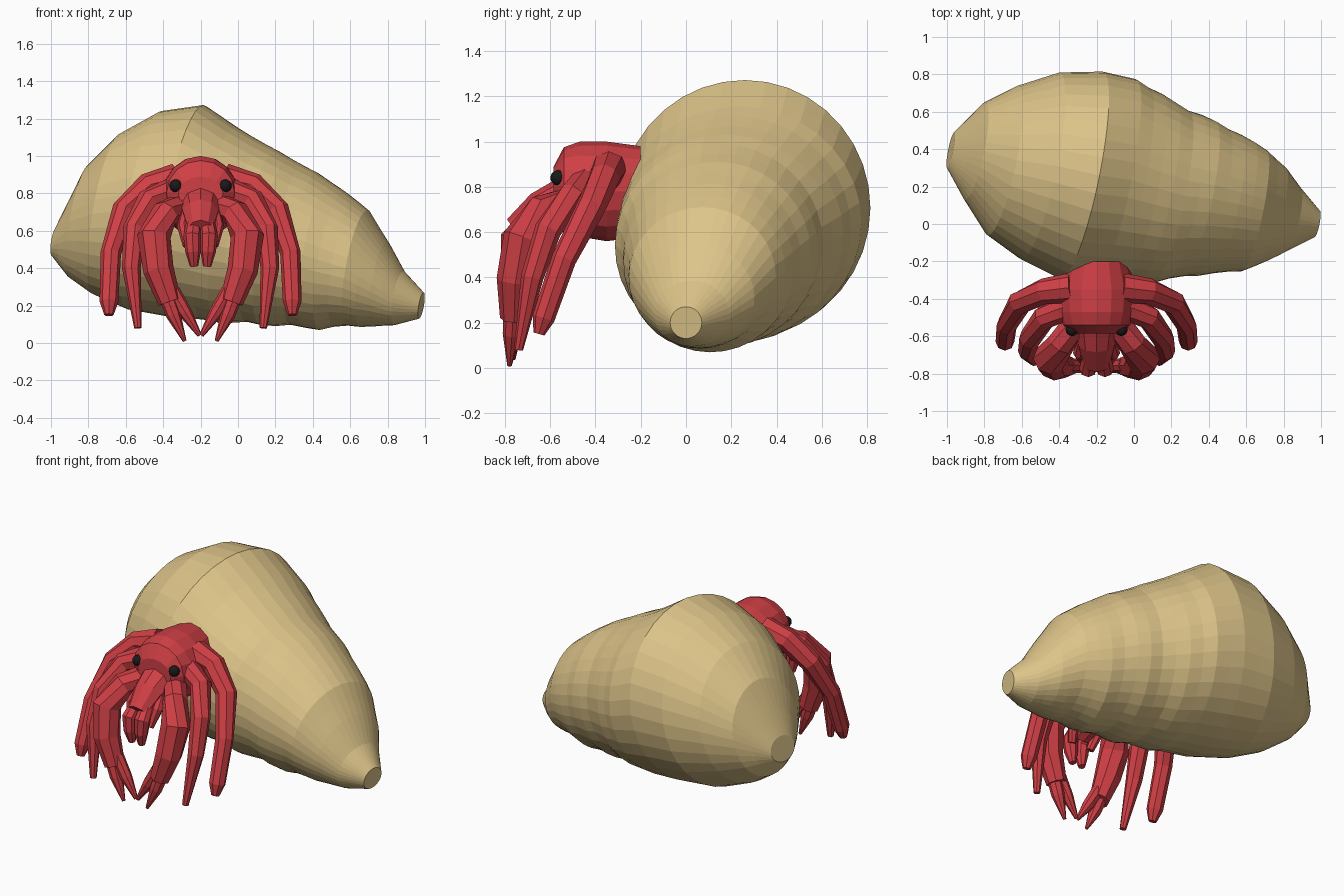
import bpy, bmesh
from math import sin, cos, pi
from mathutils import Vector as V

if "Cube" in bpy.data.objects:
    bpy.data.objects.remove(bpy.data.objects["Cube"])

CX = -0.2  # mirror plane of the crab


def material(name, col):
    m = bpy.data.materials.new(name)
    m.diffuse_color = (*col, 1)
    m.use_nodes = True
    m.node_tree.nodes["Principled BSDF"].inputs["Base Color"].default_value = m.diffuse_color
    return m


TAN = material("shell_tan", (0.72, 0.55, 0.25))
RED = material("crab_red", (0.62, 0.05, 0.06))
BLACK = material("eye_black", (0.01, 0.01, 0.01))


def loft(name, rings, mat):
    """Skin a list of vertex rings and close both ends."""
    bm = bmesh.new()
    vr = [[bm.verts.new(p) for p in r] for r in rings]
    n = len(vr[0])
    for a, b in zip(vr, vr[1:]):
        for i in range(n):
            j = (i + 1) % n
            bm.faces.new((a[i], a[j], b[j], b[i]))
    bm.faces.new(vr[0][::-1])
    bm.faces.new(vr[-1])
    bmesh.ops.recalc_face_normals(bm, faces=bm.faces)
    me = bpy.data.meshes.new(name)
    bm.to_mesh(me)
    bm.free()
    me.materials.append(mat)
    ob = bpy.data.objects.new(name, me)
    bpy.context.collection.objects.link(ob)
    return ob


def tube(name, path, mat=RED, sides=8, flip=False):
    """Tapered limb through (x, y, z, radius) points, optionally mirrored."""
    pts = [V(((2 * CX - p[0]) if flip else p[0], p[1], p[2])) for p in path]
    rings = []
    for i, p in enumerate(pts):
        d = (pts[min(i + 1, len(pts) - 1)] - pts[max(i - 1, 0)]).normalized()
        ref = V((0, 1, 0.01)) if abs(d.y) < 0.9 else V((0, 0, 1))
        u = (ref - d * ref.dot(d)).normalized()
        if abs(d.y) >= 0.9:
            u = -u
        w = d.cross(u)
        r = path[i][3]
        rings.append([p + u * r * cos(2 * pi * k / sides) + w * r * sin(2 * pi * k / sides)
                      for k in range(sides)])
    return loft(name, rings, mat)


# Shell: rings square to a tilted axis (x, y, z, width radius, height radius)
SHELL = [(-.98, .395, .545, .095, .08), (-.85, .39, .65, .26, .30), (-.7, .34, .69, .40, .43),
         (-.5, .31, .71, .50, .53), (-.28, .26, .707, .555, .565), (-.1, .235, .64, .54, .515),
         (.05, .19, .59, .50, .48), (.2, .15, .545, .46, .445), (.35, .135, .50, .415, .41),
         (.5, .105, .445, .37, .37), (.64, .075, .40, .325, .31), (.76, .05, .315, .25, .225),
         (.86, .025, .24, .165, .145), (.98, 0, .2, .07, .07)]
E1, E2 = V((.2, 1, 0)), V((.17, 0, 1))
fine = []
for a, b in zip(SHELL, SHELL[1:]):
    fine += [a, tuple((p + q) / 2 for p, q in zip(a, b))]
fine.append(SHELL[-1])
rings = []
for x, y, z, ry, rz in fine:
    ring = []
    for k in range(36):
        t = 2 * pi * k / 36
        # spiral ridges on the spire, strongest underneath
        amp = 0.018 * (0.6 - 0.4 * sin(t)) if -.1 < x < .8 else 0
        f = 1 + amp * sin(2 * pi * x / .24 - t)
        ring.append(V((x, y, z)) + E1 * ry * f * cos(t) + E2 * rz * f * sin(t))
    rings.append(ring)
loft("shell", rings, TAN)

# Head and body: oval sections along y (y, z, half width, half height)
BODY = [(-.2, .78, .17, .20), (-.35, .78, .21, .22), (-.47, .79, .20, .21),
        (-.54, .81, .18, .165), (-.585, .80, .12, .09)]
loft("body", [[V((CX + rx * cos(2 * pi * k / 16), y, z + rz * sin(2 * pi * k / 16)))
               for k in range(16)] for y, z, rx, rz in BODY], RED)

# Snout
tube("snout", [(CX, -.48, .74, .13), (CX, -.64, .68, .10), (CX, -.75, .60, .07)], sides=10)

# Paired limbs, mirrored about the crab's centre
LIMBS = {
    "mouth_prong": [(-.235, -.70, .65, .04), (-.245, -.775, .57, .048), (-.24, -.775, .49, .042),
                    (-.235, -.765, .41, .022)],
    "mouth_feeler": [(-.26, -.55, .76, .035), (-.29, -.69, .62, .036), (-.27, -.73, .52, .025)],
    "claw_arm": [(-.28, -.48, .74, .07), (-.39, -.64, .69, .075), (-.45, -.72, .57, .09),
                 (-.425, -.755, .39, .082), (-.365, -.76, .22, .062)],
    "claw_outer_finger": [(-.40, -.76, .30, .045), (-.345, -.77, .15, .04), (-.285, -.78, .01, .01)],
    "claw_inner_finger": [(-.35, -.755, .28, .04), (-.28, -.76, .16, .036), (-.205, -.765, .04, .012)],
    "middle_leg": [(-.34, -.44, .82, .07), (-.48, -.50, .76, .065), (-.555, -.61, .61, .06),
                   (-.57, -.68, .40, .05), (-.535, -.74, .08, .02)],
    "outer_leg": [(-.33, -.34, .88, .08), (-.48, -.36, .84, .07), (-.61, -.42, .71, .065),
                  (-.68, -.54, .48, .055), (-.69, -.63, .22, .05), (-.69, -.65, .15, .025)],
}
for name, path in LIMBS.items():
    for side, flip in (("left", False), ("right", True)):
        tube(f"{name}_{side}", path, flip=flip)

# Eyes
for side, sx in (("left", -1), ("right", 1)):
    bpy.ops.mesh.primitive_uv_sphere_add(segments=16, ring_count=10, radius=.034,
                                         location=(CX + sx * .132, -.565, .84))
    eye = bpy.context.object
    eye.name = f"eye_{side}"
    eye.data.materials.append(BLACK)
